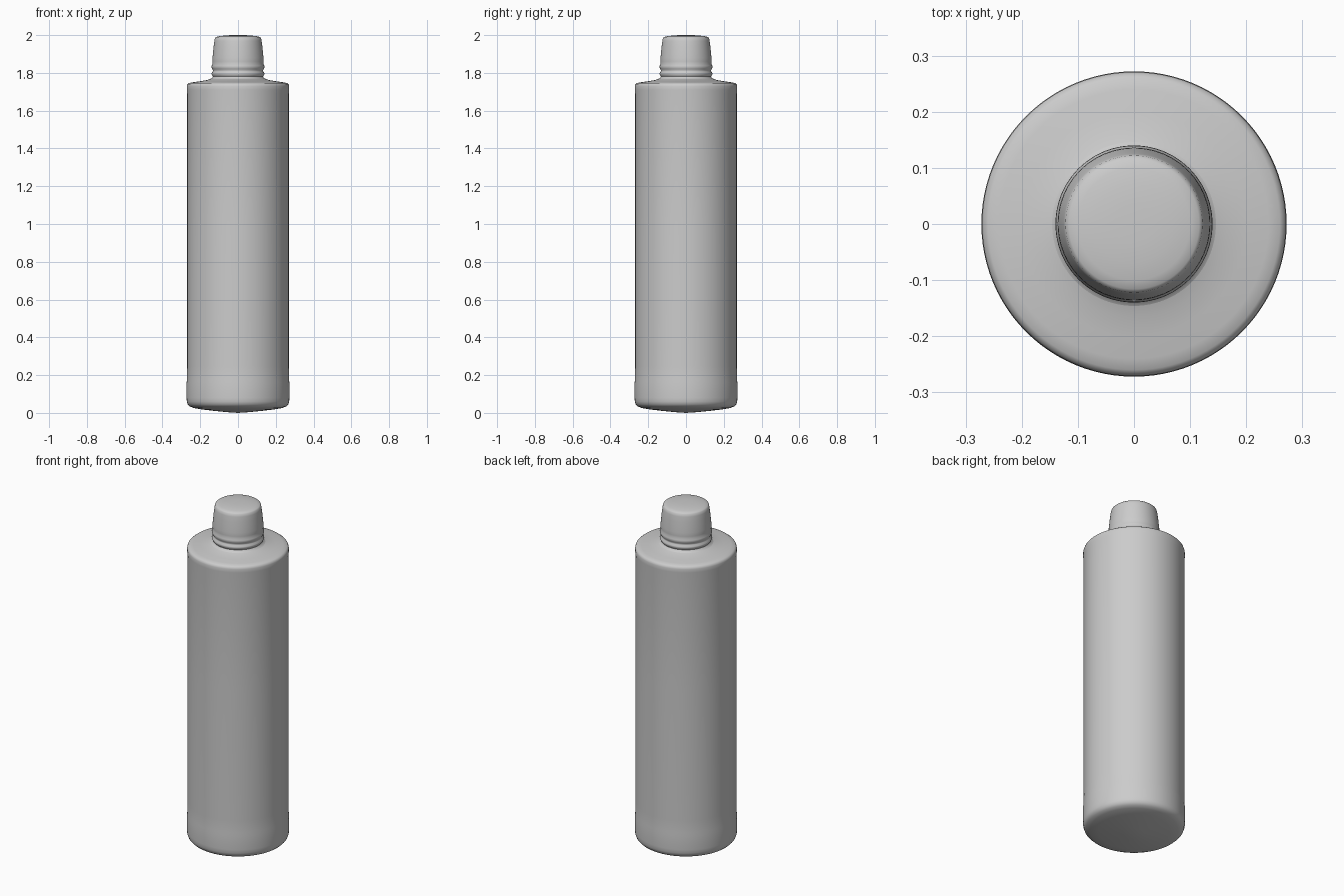
import bpy, bmesh, math

if "Cube" in bpy.data.objects:
    bpy.data.objects.remove(bpy.data.objects["Cube"])

SEGMENTS = 96


def lathe(name, profile):
    """Revolve (radius, z) points around z; zero-radius points become poles."""
    bm = bmesh.new()
    rings = []
    for r, z in profile:
        count = SEGMENTS if r > 0 else 1
        rings.append([bm.verts.new((r * math.cos(math.tau * i / SEGMENTS),
                                    r * math.sin(math.tau * i / SEGMENTS), z))
                      for i in range(count)])
    for low, high in zip(rings, rings[1:]):
        for i in range(SEGMENTS):
            j = (i + 1) % SEGMENTS
            if len(low) == 1:
                bm.faces.new((low[0], high[j], high[i]))
            elif len(high) == 1:
                bm.faces.new((low[i], low[j], high[0]))
            else:
                bm.faces.new((low[i], low[j], high[j], high[i]))
    mesh = bpy.data.meshes.new(name)
    bm.to_mesh(mesh)
    bm.free()
    obj = bpy.data.objects.new(name, mesh)
    bpy.context.collection.objects.link(obj)
    bpy.ops.object.select_all(action='DESELECT')
    obj.select_set(True)
    bpy.context.view_layer.objects.active = obj
    bpy.ops.object.shade_smooth_by_angle(angle=math.radians(50))
    return obj


# Body: shallow domed base, slightly proud foot band, straight wall, shoulder
lathe("bottle_body", [
    (0, 0), (0.06, 0.004), (0.12, 0.01), (0.19, 0.018), (0.235, 0.026),
    (0.255, 0.034), (0.266, 0.045), (0.271, 0.06), (0.272, 0.08),
    (0.272, 0.16), (0.270, 0.18), (0.269, 0.25), (0.269, 1.0),
    (0.269, 1.69), (0.271, 1.71), (0.271, 1.73), (0.268, 1.74),
    (0.260, 1.746), (0.24, 1.75), (0.20, 1.756), (0.165, 1.762),
    (0.146, 1.768)])

# Neck with two ridges, running into the tapered, softly domed cap
lathe("neck_and_cap", [
    (0.146, 1.768), (0.136, 1.774), (0.133, 1.780), (0.137, 1.787),
    (0.140, 1.794), (0.139, 1.800), (0.133, 1.808), (0.132, 1.813),
    (0.137, 1.821), (0.140, 1.830), (0.139, 1.838), (0.135, 1.848),
    (0.136, 1.860), (0.135, 1.88), (0.132, 1.91), (0.129, 1.94),
    (0.125, 1.97), (0.122, 1.985), (0.116, 1.990), (0.10, 1.994),
    (0.07, 1.998), (0.035, 2.0), (0, 2.0)])
